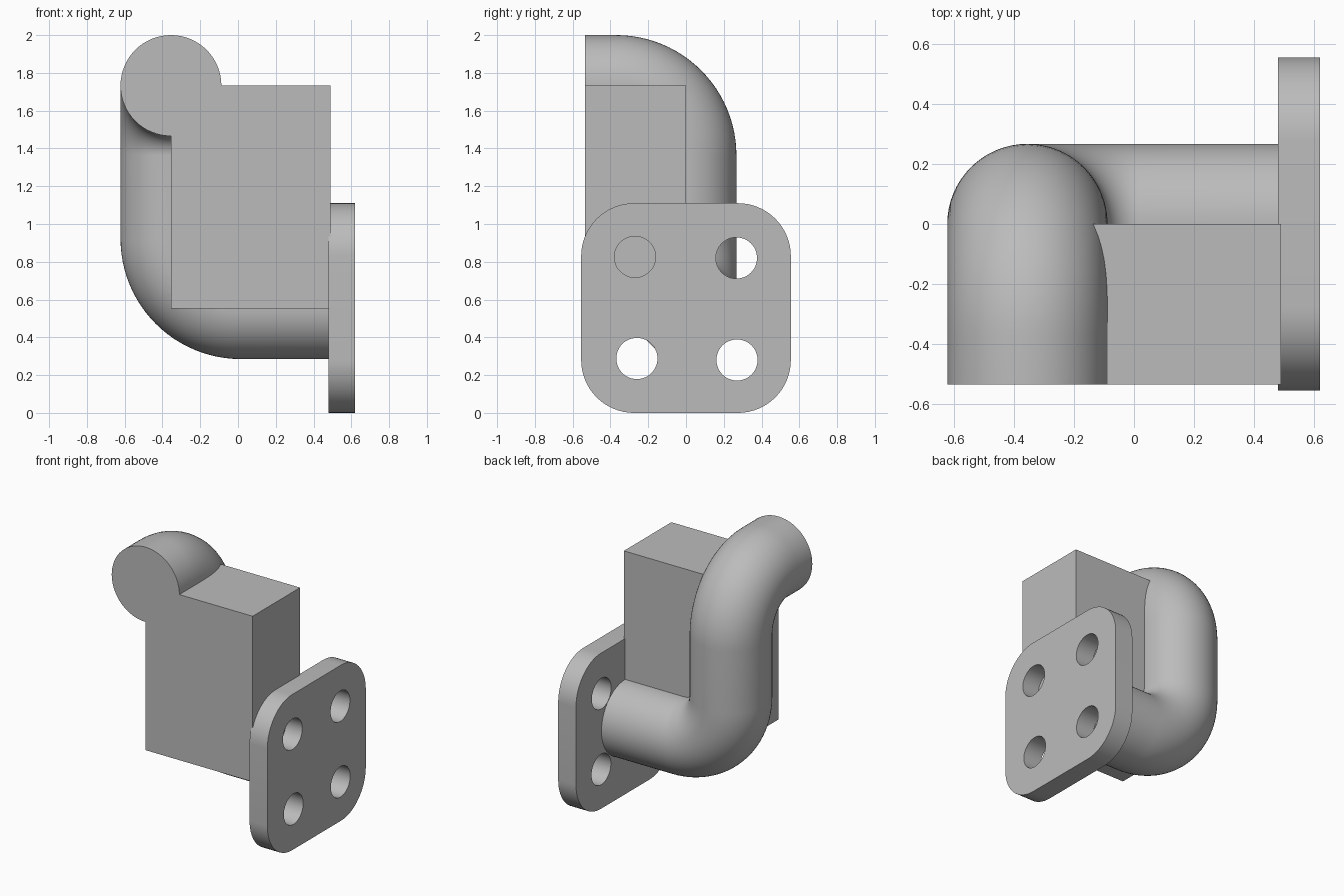
import bpy, bmesh
from math import radians
from mathutils import Matrix, Vector

if "Cube" in bpy.data.objects:
    bpy.data.objects.remove(bpy.data.objects["Cube"], do_unlink=True)

grey = bpy.data.materials.new("plain grey")
grey.use_nodes = True
COLOUR = (0.5, 0.5, 0.5, 1)
grey.diffuse_color = COLOUR
grey.node_tree.nodes["Principled BSDF"].inputs["Base Color"].default_value = COLOUR


def finish(bm, name):
    bmesh.ops.recalc_face_normals(bm, faces=bm.faces)
    mesh = bpy.data.meshes.new(name)
    bm.to_mesh(mesh)
    bm.free()
    mesh.materials.append(grey)
    obj = bpy.data.objects.new(name, mesh)
    bpy.context.collection.objects.link(obj)
    return obj


def box_mesh(low, high):
    low, high = Vector(low), Vector(high)
    bm = bmesh.new()
    bmesh.ops.create_cube(bm, size=1, matrix=Matrix.Translation((low + high) / 2)
                          @ Matrix.Diagonal((high - low).to_4d()))
    return bm


def apply_boolean(obj, tool, operation):
    tool.hide_render = True
    mod = obj.modifiers.new("boolean", "BOOLEAN")
    mod.operation, mod.solver, mod.object = operation, "EXACT", tool
    activate(obj)
    bpy.ops.object.modifier_apply(modifier=mod.name)
    bpy.data.objects.remove(tool, do_unlink=True)


def activate(obj):
    bpy.ops.object.select_all(action="DESELECT")
    obj.select_set(True)
    bpy.context.view_layer.objects.active = obj


def smooth(obj):
    activate(obj)
    bpy.ops.object.shade_smooth_by_angle(angle=radians(30))


RADIUS, BEND = 0.267, 0.37
PIPE_X, PIPE_TOP, PIPE_LOW = -0.355, 1.733, 0.552
FRONT, PLATE_X = -0.535, 0.48

# Pipe: a ring pushed along straights and spun round two elbows
bm = bmesh.new()
ring = bmesh.ops.create_circle(
    bm, cap_ends=False, segments=64, radius=RADIUS,
    matrix=Matrix.Translation((PIPE_X, FRONT, PIPE_TOP)) @ Matrix.Rotation(radians(90), 4, "X"))
start = list(bm.edges)
edges = start


def straight(edges, offset):
    geom = bmesh.ops.extrude_edge_only(bm, edges=edges)["geom"]
    verts = [g for g in geom if isinstance(g, bmesh.types.BMVert)]
    bmesh.ops.translate(bm, verts=verts, vec=offset)
    ends = set(verts)
    return [e for e in bm.edges if e.verts[0] in ends and e.verts[1] in ends]


def elbow(edges, centre, axis):
    verts = list({v for e in edges for v in e.verts})
    last = bmesh.ops.spin(bm, geom=verts + edges, cent=centre, axis=axis,
                          angle=radians(-90), steps=24)["geom_last"]
    return [g for g in last if isinstance(g, bmesh.types.BMEdge)]


edges = straight(edges, (0, -BEND - FRONT, 0))
edges = elbow(edges, (PIPE_X, -BEND, PIPE_TOP - BEND), (1, 0, 0))
edges = straight(edges, (0, 0, PIPE_LOW - PIPE_TOP + 2 * BEND))
edges = elbow(edges, (PIPE_X + BEND, 0, PIPE_LOW + BEND), (0, 1, 0))
edges = straight(edges, (PLATE_X + 0.004 - PIPE_X - BEND, 0, 0))
bmesh.ops.contextual_create(bm, geom=start)
bmesh.ops.contextual_create(bm, geom=edges)
pipe = finish(bm, "bent_pipe_and_block")

# Solid block nested in the crook of the pipe
block = finish(box_mesh((PIPE_X, FRONT, PIPE_LOW), (0.49, 0, PIPE_TOP)), "block")
apply_boolean(pipe, block, "UNION")
smooth(pipe)

# Flange plate with rounded corners
bm = box_mesh((PLATE_X, -0.555, 0), (0.62, 0.555, 1.11))
corners = [e for e in bm.edges if abs(e.verts[0].co.x - e.verts[1].co.x) > 0.1]
bmesh.ops.bevel(bm, geom=corners, offset=0.28, segments=16, profile=0.5, affect="EDGES")
plate = finish(bm, "flange_plate")

# Bolt holes
for y, z in ((-0.27, 0.826), (0.267, 0.82), (-0.26, 0.288), (0.27, 0.28)):
    bm = bmesh.new()
    bmesh.ops.create_cone(bm, cap_ends=True, segments=48, radius1=0.109, radius2=0.109, depth=0.5,
                          matrix=Matrix.Translation((0.55, y, z)) @ Matrix.Rotation(radians(90), 4, "Y"))
    apply_boolean(plate, finish(bm, "hole_cutter"), "DIFFERENCE")
smooth(plate)
